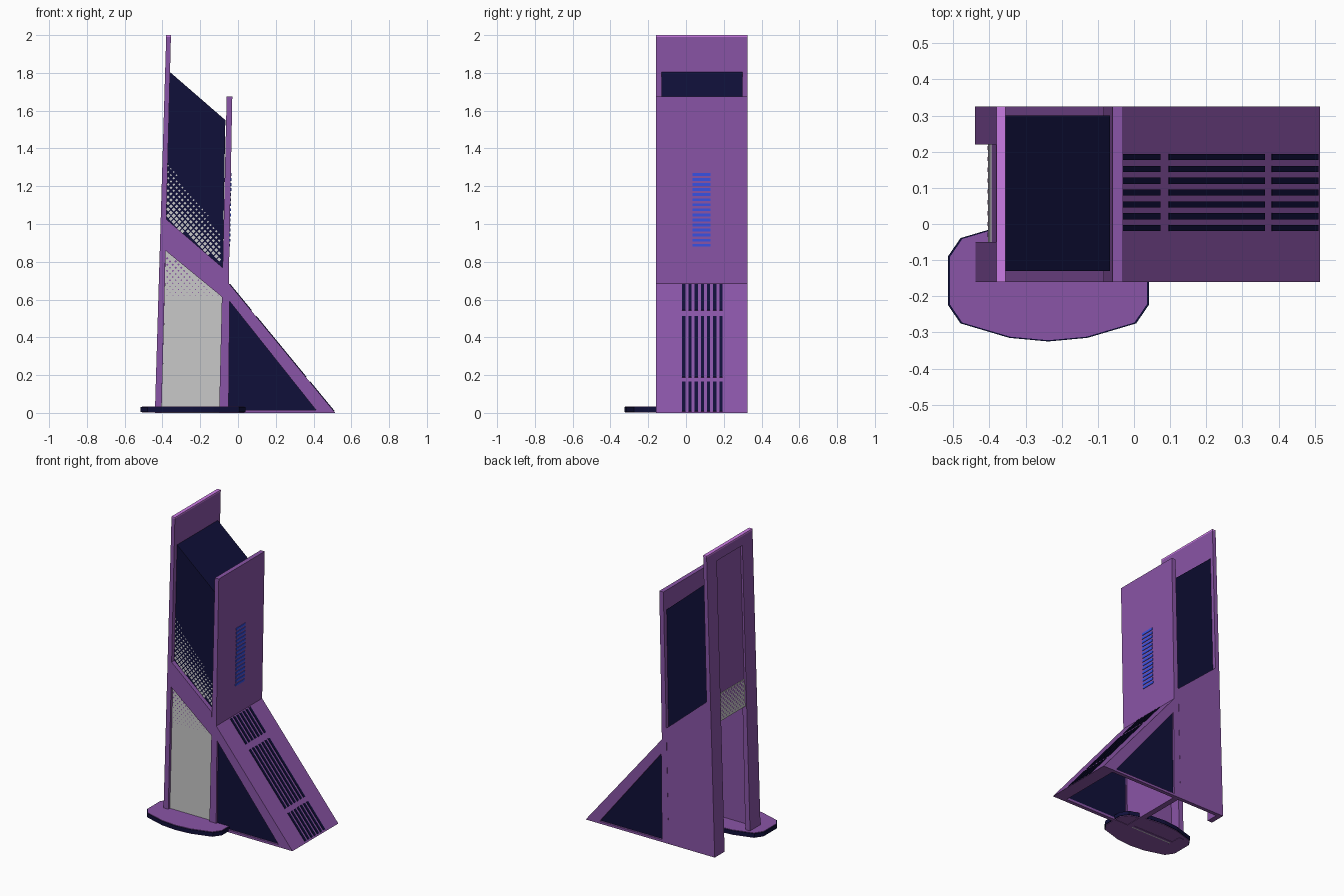
import bpy, bmesh

cube = bpy.data.objects.get("Cube")
if cube:
    bpy.data.objects.remove(cube)


def material(name, r, g, b):
    m = bpy.data.materials.new(name)
    m.use_nodes = True
    m.diffuse_color = (r, g, b, 1)
    m.node_tree.nodes["Principled BSDF"].inputs["Base Color"].default_value = (r, g, b, 1)
    return m


PURPLE = material("purple", .253, .09, .385)
LILAC = material("light lilac", .6, .2, .78)
NAVY = material("dark navy", .005, .005, .041)
GREY = material("light grey", .58, .58, .58)
BLUE = material("bright blue", .04, .085, .79)


def finish(name, bm, *mats):
    me = bpy.data.meshes.new(name)
    bm.to_mesh(me)
    bm.free()
    for m in mats:
        me.materials.append(m)
    ob = bpy.data.objects.new(name, me)
    bpy.context.collection.objects.link(ob)
    return ob


def extrude(name, pts, shift, mat):
    """Closed prism from a flat outline and an extrusion vector."""
    bm = bmesh.new()
    face = bm.faces.new([bm.verts.new(p) for p in pts])
    new = bmesh.ops.extrude_face_region(bm, geom=[face], use_keep_orig=True)
    bmesh.ops.translate(bm, vec=shift,
                        verts=[v for v in new["geom"] if isinstance(v, bmesh.types.BMVert)])
    bmesh.ops.recalc_face_normals(bm, faces=bm.faces)
    return finish(name, bm, mat)


def prism(name, xz, y0, y1, mat):
    return extrude(name, [(x, y0, z) for x, z in xz], (0, y1 - y0, 0), mat)


def diamonds(name, cells, place, mat):
    """Small painted diamonds at (u, v, radius), laid on a surface by place()."""
    bm = bmesh.new()
    for u, v, r in cells:
        bm.faces.new([bm.verts.new(place(u + a * r, v + b * r))
                      for a, b in ((-1, 0), (0, -1), (1, 0), (0, 1))])
    return finish(name, bm, mat)


def grid(u0, u1, v0, v1, du, dv):
    """Staggered grid of points."""
    for j in range(int((v1 - v0) / dv) + 1):
        for i in range(int((u1 - u0) / du) + 1):
            u = u0 + (i + .5 * (j % 2)) * du
            if u <= u1:
                yield u, v0 + j * dv


FRONT, BACK = -.16, .325
DARK_FRONT, DARK_BACK = -.13, .30


# Leaning wall lines, as x for a given height
def left_out(z): return -.44 + .03 * z
def left_in(z): return -.405 + .025 * z
def right_in(z): return -.10 + .024 * z
def right_out(z): return -.062 + .019 * z


# Sloping lines across the tower, as z for a given x
def band_top(x): return 1.03 - .86 * (x + .385)
def band_low(x): return .86 - .82 * (x + .385)


def wall(f, g, z0, z1):
    return [(f(z0), z0), (g(z0), z0), (g(z1), z1), (f(z1), z1)]


def across(f, extra=0):
    """Line from the left wall to the right wall along a slope."""
    return [(x, f(x) + extra) for x in (-.383, -.083)]


# Tall left wall: two rails, a head piece, a cap and a recessed panel
for side, y0, y1 in (("front", FRONT, -.05), ("back", .22, BACK)):
    prism("left_wall_rail_" + side, wall(left_out, left_in, 0, 1.99), y0, y1, PURPLE)
prism("left_wall_head", wall(left_out, left_in, 1.93, 1.99), -.05, .22, PURPLE)
prism("left_wall_cap", wall(left_out, left_in, 1.99, 2), FRONT, BACK, LILAC)


def recess(z): return left_out(z) + .014


prism("left_wall_panel", wall(recess, left_in, .86, 1.93), -.05, .22, PURPLE)
prism("left_grille", wall(lambda z: recess(z) - .004, recess, .86, 1.04), -.05, .22, GREY)
diamonds("left_grille_dots",
         [(u, v, .006 + .03 * (v - .86)) for u, v in grid(-.21, .04, .88, 1.03, .03, .015)],
         lambda u, v: (recess(v) - .006, -u, v), PURPLE)

# Right wall with blue stripes
prism("right_wall", wall(right_in, right_out, 0, 1.675), FRONT, BACK, PURPLE)
for i in range(15):
    z = .88 + i * .0268
    prism("blue_stripe", wall(right_out, lambda h: right_out(h) + .004, z, z + .015),
          .035, .13, BLUE)

# Dark core with a sloping top
prism("dark_core", across(band_low, .03) + [(-.067, 1.55), (-.361, 1.805)],
      DARK_FRONT, DARK_BACK, NAVY)

# Lower tower walls and the sloping front band
foot = [(right_in(0), 0), (left_in(0), 0)]
prism("back_wall", across(band_top) + foot, DARK_BACK, BACK, PURPLE)
prism("front_wall", across(band_low) + foot, -.135, -.12, PURPLE)
prism("front_band", across(band_top) + across(band_low)[::-1], FRONT, -.12, PURPLE)
prism("front_grey_panel", across(band_low) + foot, -.143, -.135, GREY)

# Fading dots above and below the band
upper = []
for x, z in grid(-.37, -.09, .78, 1.34, .03, .0165):
    h = (z - band_top(x)) / (.31 - .45 * (x + .385))
    if .03 < h < 1:
        upper.append((x, z, .0125 - .0075 * h))
diamonds("upper_dots", upper, lambda u, v: (u, DARK_FRONT - .003, v), GREY)
lower = [(x, z, .002 + .025 * (z - .6)) for x, z in grid(-.375, -.1, .62, .85, .03, .0165)
         if z < band_low(x) - .01]
diamonds("lower_dots", lower, lambda u, v: (u, -.146, v), PURPLE)


# Side buttress: sloping plate, dark triangular sides and thin frames
def slope(x): return .69 * (.515 - x) / .567


prism("buttress_slope", [(-.052, .69), (.515, 0), (.425, 0), (-.052, .60)],
      FRONT, BACK, PURPLE)
for side, y, d in (("front", FRONT, 1), ("back", BACK, -1)):
    prism("buttress_panel_" + side, [(-.06, .62), (.44, .01), (-.06, .01)],
          y + .012 * d, y + .022 * d, NAVY)
    prism("buttress_sill_" + side, [(-.06, 0), (.44, 0), (.43, .016), (-.06, .016)],
          y, y + .025 * d, PURPLE)
    prism("buttress_post_" + side, [(-.062, 0), (-.05, 0), (-.044, .61), (-.055, .61)],
          y, y + .025 * d, PURPLE)

# Dark slots in three groups along the slope
for x0, x1 in ((-.045, .07), (.095, .36), (.38, .508)):
    for i in range(7):
        y = -.02 + i * .0328
        prism("slope_slot", [(x0, slope(x0)), (x1, slope(x1)),
                             (x1 + .003, slope(x1) + .002), (x0 + .003, slope(x0) + .002)],
              y, y + .017, NAVY)

# Rounded foot plate: dark rim with a purple top and underside
quarter = [(.278, .067), (.243, .118), (.108, .158), (0, .168)]
half = quarter + [(-x, y) for x, y in quarter[-2::-1]]
outline = half + [(-x, -y) for x, y in half]


def foot_plate(name, scale, z0, z1, mat):
    extrude(name, [(-.237 + x * scale, -.157 + y * scale, z0) for x, y in outline],
            (0, 0, z1 - z0), mat)


foot_plate("foot_rim", 1, .006, .032, NAVY)
foot_plate("foot_top", .98, .032, .035, PURPLE)
foot_plate("foot_underside", .98, .002, .006, PURPLE)
